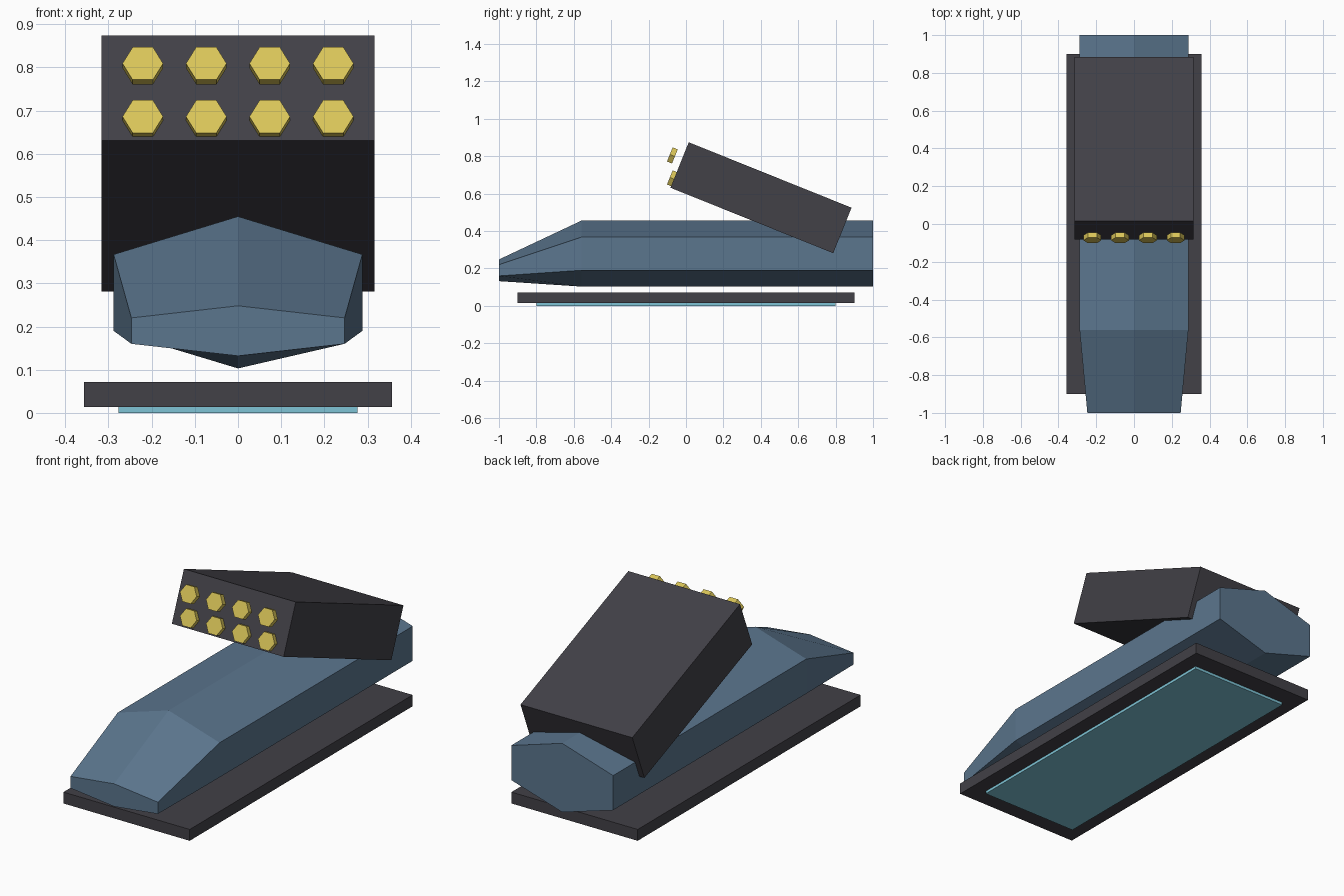
import bpy
import bmesh
from math import radians
from mathutils import Matrix, Vector

cube = bpy.data.objects.get("Cube")
if cube:
    bpy.data.objects.remove(cube, do_unlink=True)


def material(name, rgb):
    mat = bpy.data.materials.new(name)
    mat.use_nodes = True
    mat.diffuse_color = (*rgb, 1)
    bsdf = next(n for n in mat.node_tree.nodes if n.type == "BSDF_PRINCIPLED")
    bsdf.inputs["Base Color"].default_value = (*rgb, 1)
    return mat


BLUE = material("steel blue", (0.105, 0.18, 0.27))
DARK = material("dark grey", (0.054, 0.052, 0.063))
GOLD = material("gold", (0.70, 0.56, 0.10))
CYAN = material("pale cyan", (0.21, 0.55, 0.67))


def finish(bm, name, mat, location=(0, 0, 0)):
    bmesh.ops.recalc_face_normals(bm, faces=bm.faces)
    mesh = bpy.data.meshes.new(name)
    bm.to_mesh(mesh)
    bm.free()
    mesh.materials.append(mat)
    obj = bpy.data.objects.new(name, mesh)
    obj.location = location
    bpy.context.scene.collection.objects.link(obj)
    return obj


def box(name, size, location, mat, tilt=0.0):
    bm = bmesh.new()
    bmesh.ops.create_cube(bm, size=1, matrix=Matrix.Diagonal((*size, 1)))
    obj = finish(bm, name, mat, location)
    obj.rotation_euler.x = tilt
    return obj


def hull_ring(bm, y, half_width, top, shoulder, sill, keel):
    """Six-sided cross-section with a ridge and a keel."""
    outline = [(0, top), (half_width, shoulder), (half_width, sill),
               (0, keel), (-half_width, sill), (-half_width, shoulder)]
    return [bm.verts.new((x, y, z)) for x, z in outline]


# Hull: three sections skinned from nose to tail
bm = bmesh.new()
rings = [hull_ring(bm, -1.0, 0.247, 0.248, 0.22, 0.16, 0.132),
         hull_ring(bm, -0.56, 0.288, 0.455, 0.367, 0.19, 0.103),
         hull_ring(bm, 1.0, 0.288, 0.455, 0.367, 0.19, 0.103)]
for a, b in zip(rings, rings[1:]):
    for i in range(len(a)):
        j = (i + 1) % len(a)
        bm.faces.new((a[i], a[j], b[j], b[i]))
bm.faces.new(rings[0])
bm.faces.new(rings[-1])
finish(bm, "hull", BLUE)

# Hover base and glowing underside plate
box("base_slab", (0.714, 1.8, 0.058), (0, 0, 0.043), DARK)
box("underside_plate", (0.554, 1.6, 0.014), (0, 0, 0.007), CYAN)

# Tilted launcher box
TILT = radians(-21.9)
box("launcher_box", (0.632, 0.938, 0.262), (0, 0.401, 0.578), DARK, TILT)

# Two rows of hexagonal caps in front of the launcher
turn = Matrix.Rotation(TILT + radians(90), 4, "X") @ Matrix.Rotation(radians(30), 4, "Z")
for row, z in (("lower", 0.681), ("upper", 0.804)):
    for column in range(4):
        bm = bmesh.new()
        bmesh.ops.create_cone(bm, cap_ends=True, segments=6, radius1=0.047,
                              radius2=0.047, depth=0.029, matrix=turn)
        finish(bm, f"{row}_cap_{column + 1}", GOLD,
               Vector(((column - 1.5) * 0.147, -0.073, z)))
